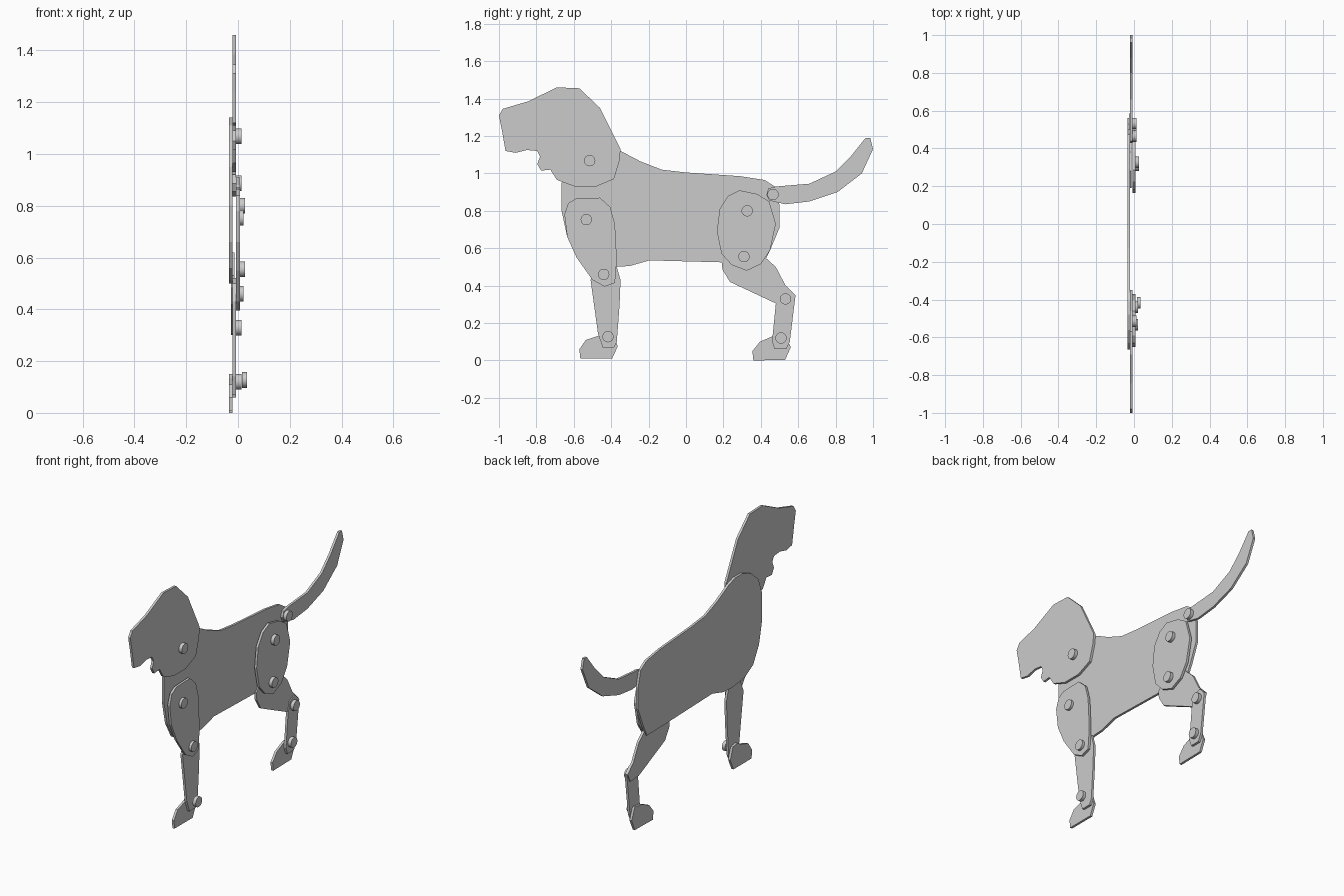
import bpy, bmesh, math

T = 0.014                       # plate thickness
BACK, MID, FRONT = -0.035, -0.021, -0.007   # three plate layers along x


def plate(name, x, pts):
    """Flat cut-out in the y-z plane, extruded towards +x."""
    bm = bmesh.new()
    face = bm.faces.new([bm.verts.new((x, y, z)) for y, z in pts])
    out = bmesh.ops.extrude_face_region(bm, geom=[face])
    for v in out["geom"]:
        if isinstance(v, bmesh.types.BMVert):
            v.co.x += T
    bmesh.ops.recalc_face_normals(bm, faces=bm.faces)
    mesh = bpy.data.meshes.new(name)
    bm.to_mesh(mesh)
    bm.free()
    bpy.context.collection.objects.link(bpy.data.objects.new(name, mesh))


def pin(name, x, y, z, length=0.021):
    """Round joint pin pointing along x, starting at x."""
    bpy.ops.mesh.primitive_cylinder_add(vertices=24, radius=0.03, depth=length,
                                        location=(x + length / 2, y, z),
                                        rotation=(0, math.pi / 2, 0))
    ob = bpy.context.object
    ob.name = name
    bpy.ops.object.shade_smooth_by_angle(angle=math.radians(30))


# Torso
plate("body", BACK, [
    (-.35, 1.12), (-.245, 1.065), (-.13, 1.02), (0, 1.005), (.29, .985),
    (.42, .965), (.475, .93), (.5, .83), (.5, .71), (.45, .59), (.415, .52),
    (.18, .525), (-.195, .535), (-.3, .505), (-.38, .5), (-.5, .515),
    (-.58, .56), (-.635, .66), (-.665, .8), (-.665, .95), (-.63, 1.05),
    (-.56, 1.11), (-.48, 1.14), (-.41, 1.14)])

# Head
plate("head", MID, [
    (-1, 1.31), (-.98, 1.345), (-.845, 1.385), (-.69, 1.46), (-.57, 1.455),
    (-.46, 1.35), (-.43, 1.29), (-.35, 1.13), (-.355, 1.07), (-.385, .97),
    (-.48, .93), (-.595, .93), (-.69, .965), (-.725, 1.02), (-.775, 1.015),
    (-.795, 1.05), (-.78, 1.09), (-.795, 1.12), (-.85, 1.125), (-.91, 1.11),
    (-.965, 1.12), (-.985, 1.235)])

# Tail
plate("tail", MID, [
    (.43, .885), (.44, .92), (.48, .93), (.66, .945), (.8, 1.01), (.88, 1.09),
    (.96, 1.19), (.985, 1.19), (1, 1.13), (.94, 1), (.81, .9), (.66, .85),
    (.53, .835), (.445, .855)])

# Front leg
plate("front_upper_leg", FRONT, [
    (-.59, .865), (-.46, .87), (-.405, .82), (-.38, .73), (-.37, .54),
    (-.38, .415), (-.435, .395), (-.5, .43), (-.585, .55), (-.635, .66),
    (-.65, .78), (-.63, .84)])
plate("front_lower_leg", MID, [
    (-.35, .43), (-.355, .3), (-.37, .1), (-.385, .07), (-.445, .07),
    (-.47, .14), (-.51, .43), (-.48, .5), (-.43, .52), (-.37, .5)])
plate("front_paw", BACK, [
    (-.565, .01), (-.57, .06), (-.535, .11), (-.46, .135), (-.435, .15),
    (-.39, .145), (-.365, .075), (-.395, .01)])

# Hind leg
plate("hind_thigh", FRONT, [
    (.285, .91), (.38, .89), (.445, .85), (.48, .73), (.45, .59), (.4, .515),
    (.325, .48), (.245, .51), (.19, .57), (.165, .69), (.18, .81), (.225, .88)])
plate("hind_shank", MID - 0.006, [
    (.19, .53), (.195, .485), (.235, .42), (.48, .305), (.56, .3), (.585, .35),
    (.53, .405), (.48, .5), (.43, .545), (.38, .6), (.28, .62)])
plate("hind_lower_leg", MID, [
    (.5, .365), (.545, .385), (.585, .345), (.555, .1), (.535, .06),
    (.475, .06), (.46, .1), (.48, .3)])
plate("hind_paw", BACK, [
    (.36, 0), (.355, .05), (.395, .1), (.465, .13), (.53, .14), (.56, .07),
    (.53, .003)])

# Joint pins
pin("neck_pin", -.008, -.515, 1.068)
pin("tail_pin", -.008, .465, .887)
pin("hip_pin", .006, .327, .8)
pin("knee_pin", .006, .31, .555)
pin("hock_pin", -.008, .532, .329)
pin("hind_paw_pin", -.008, .508, .12)
pin("shoulder_pin", .001, -.533, .753)
pin("elbow_pin", .001, -.44, .46)
pin("front_paw_pin", .015, -.417, .127, .02)
